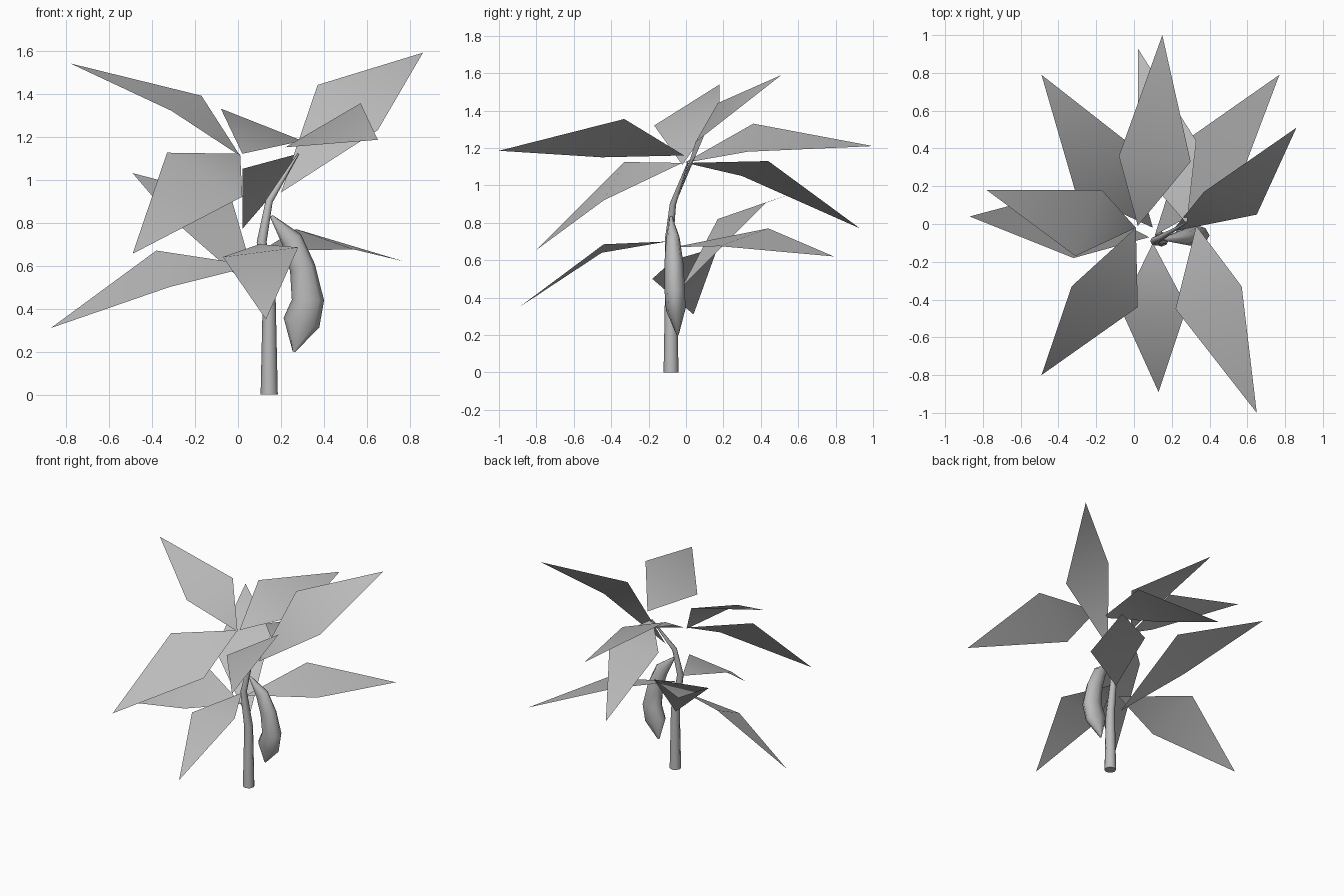
import bpy
import bmesh
import math
from mathutils import Vector

cube = bpy.data.objects.get("Cube")
if cube:
    bpy.data.objects.remove(cube, do_unlink=True)

# One plain grey for the whole plant
grey = bpy.data.materials.new("plain_grey")
grey.use_nodes = True
colour = (0.5, 0.5, 0.5, 1)
grey.diffuse_color = colour
grey.node_tree.nodes["Principled BSDF"].inputs["Base Color"].default_value = colour


def finish(name, bm, sharp_angle):
    """Turn a bmesh into a smooth shaded object."""
    mesh = bpy.data.meshes.new(name)
    bm.to_mesh(mesh)
    bm.free()
    mesh.materials.append(grey)
    obj = bpy.data.objects.new(name, mesh)
    bpy.context.collection.objects.link(obj)
    bpy.ops.object.select_all(action="DESELECT")
    obj.select_set(True)
    bpy.context.view_layer.objects.active = obj
    bpy.ops.object.shade_smooth_by_angle(angle=math.radians(sharp_angle))
    return obj


def leaf(name, base, side, other_side, tip):
    """Kite shaped leaf folded across its widest line."""
    bm = bmesh.new()
    b, s, o, t = [bm.verts.new(p) for p in (base, side, other_side, tip)]
    faces = [bm.faces.new((b, s, o)), bm.faces.new((t, o, s))]
    bm.normal_update()
    # Keep the upper surface facing up
    if sum(face.normal.z * face.calc_area() for face in faces) < 0:
        bmesh.ops.reverse_faces(bm, faces=faces)
    return finish(name, bm, 180)


def tube(name, stations, sides):
    """Loft elliptical rings along a path of (centre, width, depth)."""
    bm = bmesh.new()
    centres = [Vector(station[0]) for station in stations]
    last = len(centres) - 1
    rings = []
    for i, (centre, width, depth) in enumerate(stations):
        along = (centres[min(i + 1, last)] - centres[max(i - 1, 0)]).normalized()
        across = Vector((0, 1, 0)).cross(along).normalized()
        outward = along.cross(across)
        ring = []
        for k in range(sides):
            angle = math.tau * k / sides
            offset = across * width * math.cos(angle) + outward * depth * math.sin(angle)
            ring.append(bm.verts.new(centres[i] + offset))
        rings.append(ring)
    for lower, upper in zip(rings, rings[1:]):
        for k in range(sides):
            n = (k + 1) % sides
            bm.faces.new((lower[k], lower[n], upper[n], upper[k]))
    bm.faces.new(rings[0])
    bm.faces.new(rings[-1])
    bmesh.ops.recalc_face_normals(bm, faces=bm.faces)
    return finish(name, bm, 60)


# Stem, bending towards the left at the top
tube("stem", [
    ((0.145, -0.08, 0), 0.04, 0.04),
    ((0.145, -0.08, 0.45), 0.03, 0.032),
    ((0.11, -0.09, 0.71), 0.023, 0.023),
    ((0.145, -0.07, 0.9), 0.017, 0.017),
    ((0.28, 0.01, 1.12), 0.004, 0.004),
], 8)

# Hanging pod
tube("pod", [
    ((0.155, -0.08, 0.83), 0.008, 0.008),
    ((0.25, -0.07, 0.72), 0.05, 0.036),
    ((0.3, -0.065, 0.59), 0.06, 0.05),
    ((0.325, -0.06, 0.44), 0.075, 0.055),
    ((0.295, -0.055, 0.335), 0.086, 0.052),
    ((0.26, -0.045, 0.2), 0.006, 0.006),
], 8)

# Upper leaves
leaf("upper_front_left_leaf",
     base=(0.33, -0.01, 1.16),
     side=(0.57, -0.33, 1.355),
     other_side=(0.22, -0.45, 1.15),
     tip=(0.65, -1, 1.185))
leaf("upper_front_right_leaf",
     base=(0.01, -0.02, 1.12),
     side=(0.02, -0.44, 0.92),
     other_side=(-0.33, -0.33, 1.125),
     tip=(-0.49, -0.8, 0.655))
leaf("upper_right_leaf",
     base=(0.01, -0.02, 1.11),
     side=(-0.17, 0.18, 1.39),
     other_side=(-0.31, -0.17, 1.32),
     tip=(-0.78, 0.18, 1.54))
leaf("upper_left_leaf",
     base=(0.2, -0.04, 0.94),
     side=(0.37, 0.17, 1.44),
     other_side=(0.65, 0.05, 1.23),
     tip=(0.86, 0.51, 1.59))
leaf("upper_back_leaf",
     base=(0.02, -0.01, 1.12),
     side=(0.3, 0.33, 1.18),
     other_side=(-0.08, 0.36, 1.33),
     tip=(0.15, 1, 1.21))
leaf("drooping_back_leaf",
     base=(0.28, 0, 1.12),
     side=(0.33, 0.44, 1.13),
     other_side=(0.02, 0.3, 1.05),
     tip=(0.02, 0.93, 0.77))

# Lower leaves
leaf("lower_front_leaf",
     base=(0.1, -0.1, 0.7),
     side=(0.28, -0.44, 0.685),
     other_side=(-0.07, -0.45, 0.64),
     tip=(0.13, -0.89, 0.35))
leaf("lower_right_leaf",
     base=(0.08, -0.07, 0.6),
     side=(-0.38, 0.17, 0.67),
     other_side=(-0.32, -0.18, 0.5),
     tip=(-0.87, 0.04, 0.31))
leaf("lower_back_right_leaf",
     base=(0.1, -0.02, 0.46),
     side=(-0.03, 0.43, 0.91),
     other_side=(-0.31, 0.17, 0.82),
     tip=(-0.49, 0.79, 1.03))
leaf("lower_back_left_leaf",
     base=(0.11, -0.06, 0.67),
     side=(0.27, 0.44, 0.77),
     other_side=(0.54, 0.18, 0.675),
     tip=(0.77, 0.79, 0.62))
